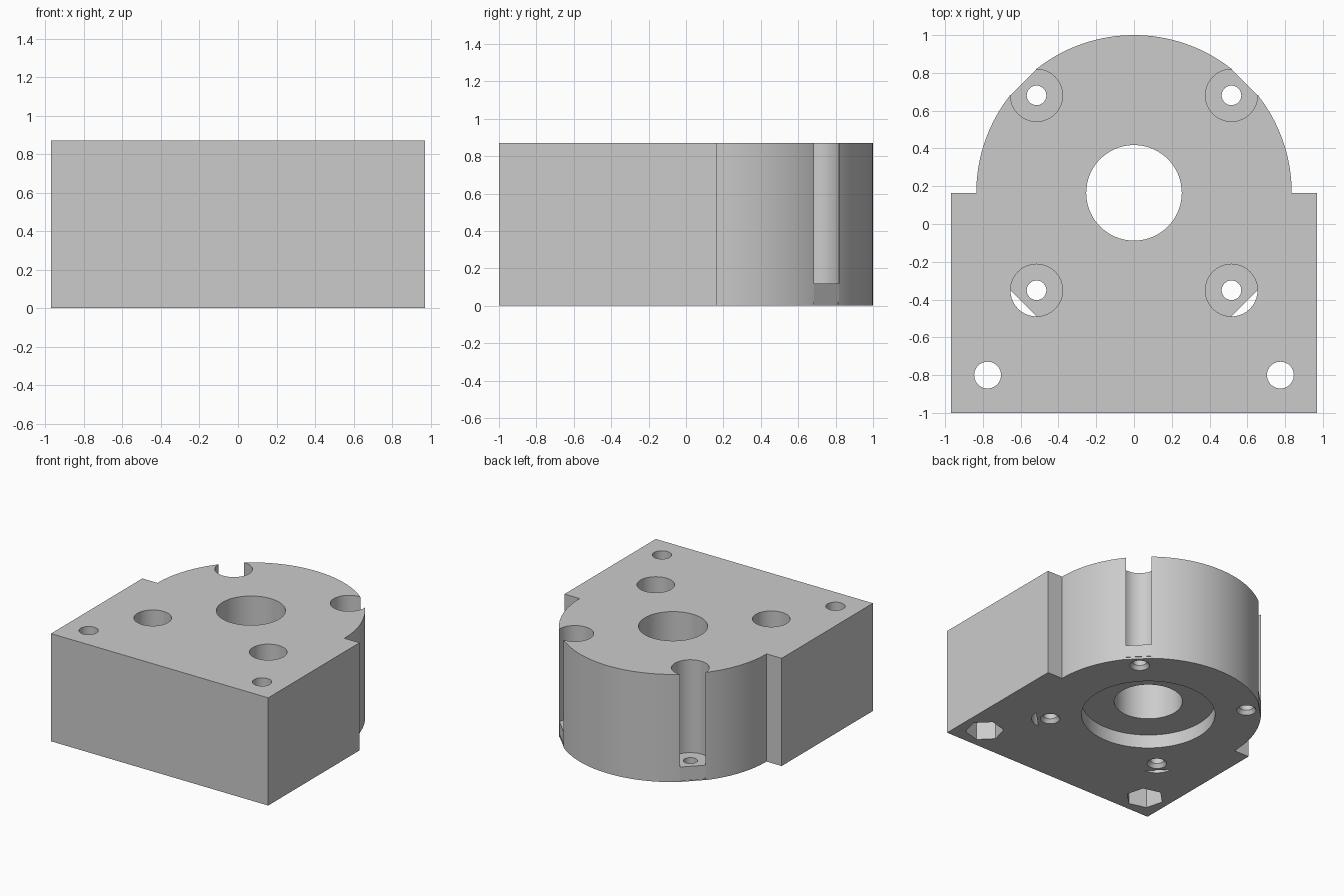
import bpy, bmesh, math
from math import cos, sin, pi, radians

if "Cube" in bpy.data.objects:
    bpy.data.objects.remove(bpy.data.objects["Cube"])

H = 0.87             # block height
CY = 0.165           # centre of the bore and of the round back
R = 0.835            # radius of the round back
BOLT = 0.516         # bolt offset from the bore centre
CB = 0.138           # counterbore radius
FLOOR = 0.12         # counterbore floor height

grey = bpy.data.materials.new("plain grey")
grey.diffuse_color = (0.6, 0.6, 0.6, 1)
grey.use_nodes = True
grey.node_tree.nodes["Principled BSDF"].inputs["Base Color"].default_value = grey.diffuse_color


def arc(cx, cy, r, a0, a1, n):
    return [(cx + r * cos(a0 + (a1 - a0) * i / n), cy + r * sin(a0 + (a1 - a0) * i / n))
            for i in range(n + 1)]


def circle(cx, cy, r, n=64, turn=0.0):
    return arc(cx, cy, r, turn, turn + 2 * pi, n)[:-1]


def prism(name, pts, z0, z1, top_pts=None):
    """Solid between an outline at z0 and a matching outline at z1."""
    bm = bmesh.new()
    lo = [bm.verts.new((x, y, z0)) for x, y in pts]
    hi = [bm.verts.new((x, y, z1)) for x, y in (top_pts or pts)]
    n = len(pts)
    bm.faces.new(lo[::-1])
    bm.faces.new(hi)
    for i in range(n):
        j = (i + 1) % n
        bm.faces.new((lo[i], lo[j], hi[j], hi[i]))
    bmesh.ops.recalc_face_normals(bm, faces=bm.faces)
    me = bpy.data.meshes.new(name)
    bm.to_mesh(me)
    bm.free()
    ob = bpy.data.objects.new(name, me)
    bpy.context.collection.objects.link(ob)
    return ob


# Block with square shoulders and a round back
outline = [(-0.97, -1), (0.97, -1), (0.97, CY)] + arc(0, CY, R, 0, pi, 96) + [(-0.97, CY)]
body = prism("mounting_block", outline, 0, H)
body.data.materials.append(grey)


def cut(pts, z0, z1, top_pts=None):
    cutter = prism("cutter", pts, z0, z1, top_pts)
    cutter.hide_render = True
    mod = body.modifiers.new("cut", 'BOOLEAN')
    mod.operation = 'DIFFERENCE'
    mod.solver = 'EXACT'
    mod.object = cutter
    bpy.context.view_layer.objects.active = body
    bpy.ops.object.modifier_apply(modifier=mod.name)
    bpy.data.objects.remove(cutter)


# Central bore and the shallow round recess underneath
cut(circle(0, CY, 0.253, 80), -0.1, H + 0.1)
cut(circle(0, CY, 0.495, 96), -0.1, 0.11)

for sx in (-1, 1):
    # Four counterbored bolt holes
    for sy in (-1, 1):
        x, y = sx * BOLT, CY + sy * BOLT
        cut(circle(x, y, CB), FLOOR, H + 0.1)
        cut(circle(x, y, 0.052, 32), -0.1, FLOOR + 0.1)
        # Chamfer at the bottom mouth
        cut(circle(x, y, 0.080, 32), -0.01, 0.03, circle(x, y, 0.052, 32))
        # Flat-sided sliver open outside the counterbore floor
        mid = math.atan2(sy, sx)
        cut(arc(x, y, CB, mid - pi / 4, mid + pi / 4, 16), -0.1, FLOOR + 0.05)
        if sy > 0:
            # Thin notch at the foot of the round wall
            a, b = arc(x, y, CB - 0.006, mid - pi / 4, mid + pi / 4, 1)
            ox, oy = 0.1 * cos(mid), 0.1 * sin(mid)
            cut([a, (a[0] + ox, a[1] + oy), (b[0] + ox, b[1] + oy), b], 0.006, 0.02)
    # Front screw holes with hexagonal nut pockets underneath
    hx, hy = sx * 0.775, -0.8
    cut(circle(hx, hy, 0.071, 40), -0.1, H + 0.1)
    cut(circle(hx, hy, 0.142, 6, radians(15 * sx)), -0.1, 0.3)

# Smooth round walls, sharp edges
bpy.ops.object.select_all(action='DESELECT')
body.select_set(True)
bpy.context.view_layer.objects.active = body
bpy.ops.object.shade_smooth_by_angle(angle=radians(30))
